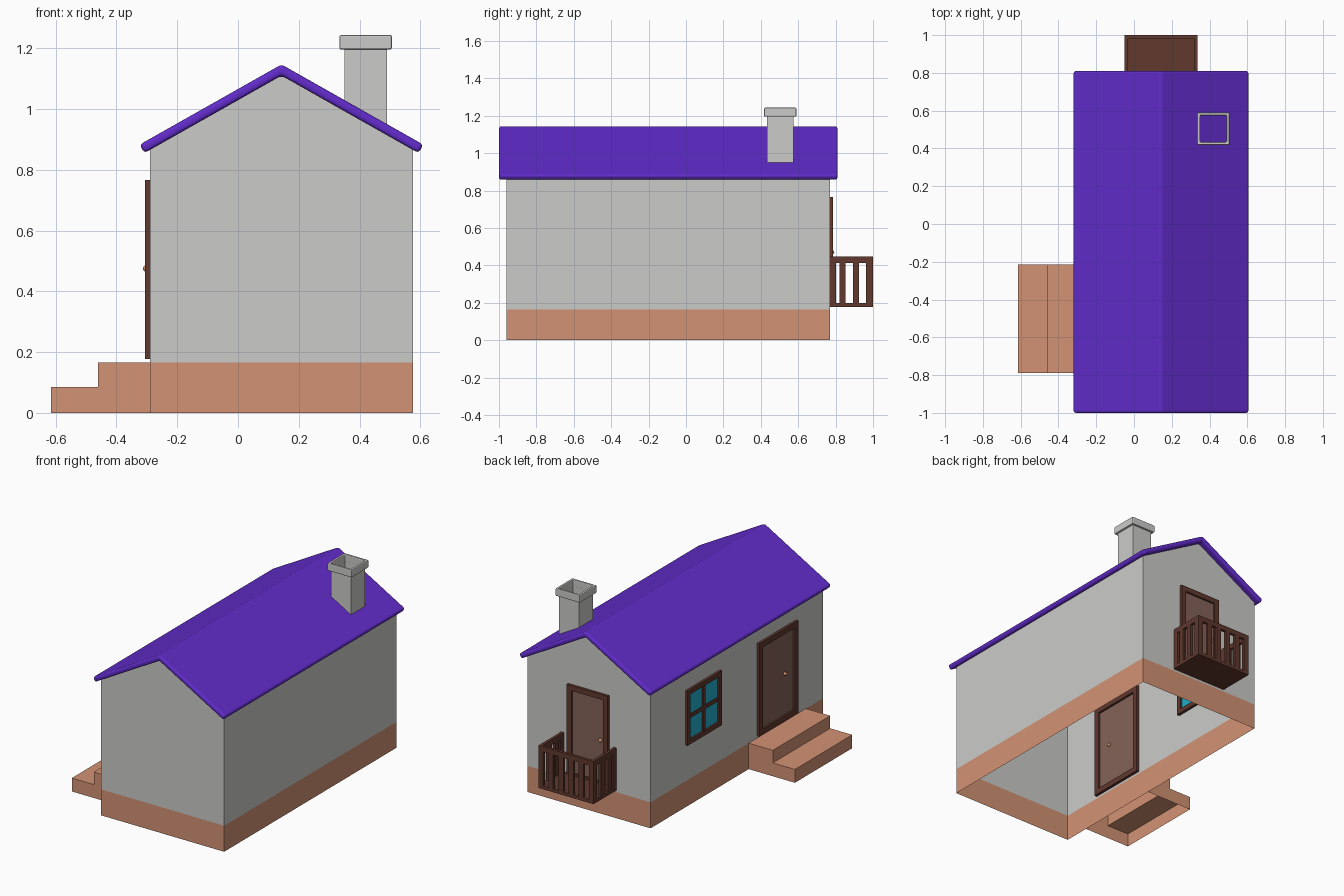
import bpy, bmesh, math
from mathutils import Vector

if "Cube" in bpy.data.objects:
    bpy.data.objects.remove(bpy.data.objects["Cube"])


def mat(name, rgb):
    m = bpy.data.materials.new(name)
    m.diffuse_color = (*rgb, 1)
    m.use_nodes = True
    m.node_tree.nodes["Principled BSDF"].inputs["Base Color"].default_value = m.diffuse_color
    return m


GREY = mat("wall_grey", (0.60, 0.60, 0.59))
CLAY = mat("clay_orange", (0.65, 0.29, 0.175))
PURPLE = mat("roof_purple", (0.122, 0.025, 0.60))
BROWN = mat("dark_brown_wood", (0.117, 0.04, 0.027))
DOOR = mat("door_brown", (0.23, 0.125, 0.097))
GLASS = mat("glass_blue", (0.017, 0.42, 0.60))
KNOB = mat("knob_copper", (0.68, 0.29, 0.16))


def finish(name, bm, *mats):
    me = bpy.data.meshes.new(name)
    bm.normal_update()
    bm.to_mesh(me)
    bm.free()
    for m in mats:
        me.materials.append(m)
    ob = bpy.data.objects.new(name, me)
    bpy.context.collection.objects.link(ob)
    return ob


def boxes(name, m, spans):
    """One object from boxes given as ((x0,x1),(y0,y1),(z0,z1))."""
    bm = bmesh.new()
    for span in spans:
        vs = bmesh.ops.create_cube(bm, size=1)["verts"]
        for v in vs:
            v.co = Vector([(a + b) / 2 + c * (b - a) for c, (a, b) in zip(v.co, span)])
    return finish(name, bm, m)


def extrude_profile(bm, pts, y0, y1, closed, caps):
    """Sweep an x-z profile along y."""
    a = [bm.verts.new((x, y0, z)) for x, z in pts]
    b = [bm.verts.new((x, y1, z)) for x, z in pts]
    n = len(pts)
    for i in range(n if closed else n - 1):
        j = (i + 1) % n
        bm.faces.new((a[i], a[j], b[j], b[i]))
    if caps:
        bm.faces.new(a)
        bm.faces.new(b[::-1])
    bmesh.ops.recalc_face_normals(bm, faces=bm.faces)


# Main dimensions
XL, XR, YF, YB = -0.29, 0.575, -0.96, 0.77
XC, RIDGE, SLOPE, BASE = 0.143, 1.128, 0.565, 0.165


def roof_z(x):
    return RIDGE - SLOPE * abs(x - XC)


# Wall shell, open underneath, with the clay band at its foot
bm = bmesh.new()
extrude_profile(bm, [(XL, 0), (XL, roof_z(XL)), (XC, RIDGE), (XR, roof_z(XR)), (XR, 0)],
                YF, YB, False, True)
bmesh.ops.delete(bm, geom=[f for f in bm.faces if abs(f.normal.y) < 0.5 and abs(f.normal.z) > 0.3],
                 context='FACES_ONLY')
bmesh.ops.bisect_plane(bm, geom=bm.verts[:] + bm.edges[:] + bm.faces[:],
                       plane_co=(0, 0, BASE), plane_no=(0, 0, 1))
for f in bm.faces:
    f.material_index = int(f.calc_center_median().z < BASE)
finish("house_walls", bm, GREY, CLAY)

# Roof: bent slab with rounded edges
ang = math.atan(SLOPE)
t = 0.016
dx, dz = t * math.sin(ang), t * math.cos(ang)
half = 0.459
up, lo = [], []
for s in (-1, 1):
    x = XC + s * half
    up.append((x + s * dx, roof_z(x) + dz))
    lo.append((x - s * dx, roof_z(x) - dz))
rise = t / math.cos(ang)
bm = bmesh.new()
extrude_profile(bm, [up[0], (XC, RIDGE + rise), up[1], lo[1], (XC, RIDGE - rise), lo[0]],
                -1.0, 0.81, True, True)
roof = finish("roof", bm, PURPLE)
bev = roof.modifiers.new("round", 'BEVEL')
bev.width, bev.segments, bev.limit_method = 0.012, 3, 'ANGLE'

# Chimney shaft: hollow sheet cut to the roof slope
CX, CY, R = 0.42, 0.504, 0.07
bm = bmesh.new()
ring = [(CX - R, CY - R), (CX + R, CY - R), (CX + R, CY + R), (CX - R, CY + R)]
bot = [bm.verts.new((x, y, roof_z(x))) for x, y in ring]
top = [bm.verts.new((x, y, 1.2)) for x, y in ring]
for i in range(4):
    j = (i + 1) % 4
    bm.faces.new((bot[i], bot[j], top[j], top[i]))
finish("chimney_shaft", bm, GREY)

# Chimney cap: square ring
bm = bmesh.new()
loops = []
for r, z in ((R, 1.195), (0.086, 1.195), (0.086, 1.244), (R, 1.244)):
    loops.append([bm.verts.new((CX + sx * r, CY + sy * r, z))
                  for sx, sy in ((-1, -1), (1, -1), (1, 1), (-1, 1))])
for k in range(4):
    a, b = loops[k], loops[(k + 1) % 4]
    for i in range(4):
        j = (i + 1) % 4
        bm.faces.new((a[i], a[j], b[j], b[i]))
bmesh.ops.recalc_face_normals(bm, faces=bm.faces)
cap = finish("chimney_cap", bm, GREY)
bev = cap.modifiers.new("round", 'BEVEL')
bev.width, bev.segments = 0.006, 2

# Entrance steps, open underneath
bm = bmesh.new()
extrude_profile(bm, [(-0.615, 0), (-0.615, 0.085), (-0.46, 0.085), (-0.46, BASE), (XL, BASE), (XL, 0)],
                -0.79, -0.215, False, True)
finish("entrance_steps", bm, CLAY)


# Openings: u runs along the wall, d points outwards
def left_wall(u, d, z):
    return ((XL - d[1], XL - d[0]), u, z)


def back_wall(u, d, z):
    return (u, (YB + d[0], YB + d[1]), z)


def opening(name, place, u, z, w, panel, bars=()):
    d = (-0.018, 0.016)
    spans = [place((u[0], u[0] + w), d, z), place((u[1] - w, u[1]), d, z),
             place((u[0] + w, u[1] - w), d, (z[0], z[0] + w)),
             place((u[0] + w, u[1] - w), d, (z[1] - w, z[1]))]
    boxes(name + "_frame", BROWN, spans + list(bars))
    boxes(name + "_panel", panel, [place((u[0] + w, u[1] - w), (-0.004, 0.004), (z[0] + w, z[1] - w))])


def knob(name, x, y, z):
    bm = bmesh.new()
    bmesh.ops.create_uvsphere(bm, u_segments=12, v_segments=8, radius=0.011)
    bmesh.ops.translate(bm, verts=bm.verts, vec=(x, y, z))
    for f in bm.faces:
        f.smooth = True
    finish(name, bm, KNOB)


opening("front_door", left_wall, (-0.69, -0.30), (0.178, 0.767), 0.035, DOOR)
opening("balcony_door", back_wall, (0.0, 0.288), (0.178, 0.767), 0.033, DOOR)
for s, side in ((1, "outer"), (-1, "inner")):
    knob("front_door_knob_" + side, XL - s * 0.012, -0.565, 0.475)
    knob("balcony_door_knob_" + side, 0.055, YB + s * 0.012, 0.47)

# Window with a cross bar
wu, wz = (0.075, 0.42), (0.395, 0.742)
um, zm = sum(wu) / 2, sum(wz) / 2
opening("window", left_wall, wu, wz, 0.03, GLASS,
        [left_wall((um - 0.012, um + 0.012), (-0.011, 0.011), (wz[0] + 0.03, wz[1] - 0.03)),
         left_wall((wu[0] + 0.03, wu[1] - 0.03), (-0.01, 0.01), (zm - 0.012, zm + 0.012))])

# Balcony: floor, rails and balusters
BX0, BX1, BY1, T, W = -0.05, 0.337, 1.0, 0.018, 0.033
boxes("balcony_floor", BROWN, [((BX0, BX1), (YB, BY1), (0.177, 0.198))])
rz = (0.414, 0.447)
boxes("balcony_rails", BROWN, [((BX0, BX0 + T), (YB, BY1), rz), ((BX1 - T, BX1), (YB, BY1), rz),
                               ((BX0 + T, BX1 - T), (BY1 - T, BY1), rz)])
bz = (0.198, 0.414)
spans = []
for i in range(6):
    x = BX0 + i * (BX1 - BX0 - W) / 5
    spans.append(((x, x + W), (BY1 - T, BY1), bz))
for y in (0.77, 0.821, 0.892, 0.963):
    end = BY1 - T if y > 0.95 else y + W
    spans += [((BX0, BX0 + T), (y, end), bz), ((BX1 - T, BX1), (y, end), bz)]
boxes("balcony_balusters", BROWN, spans)
